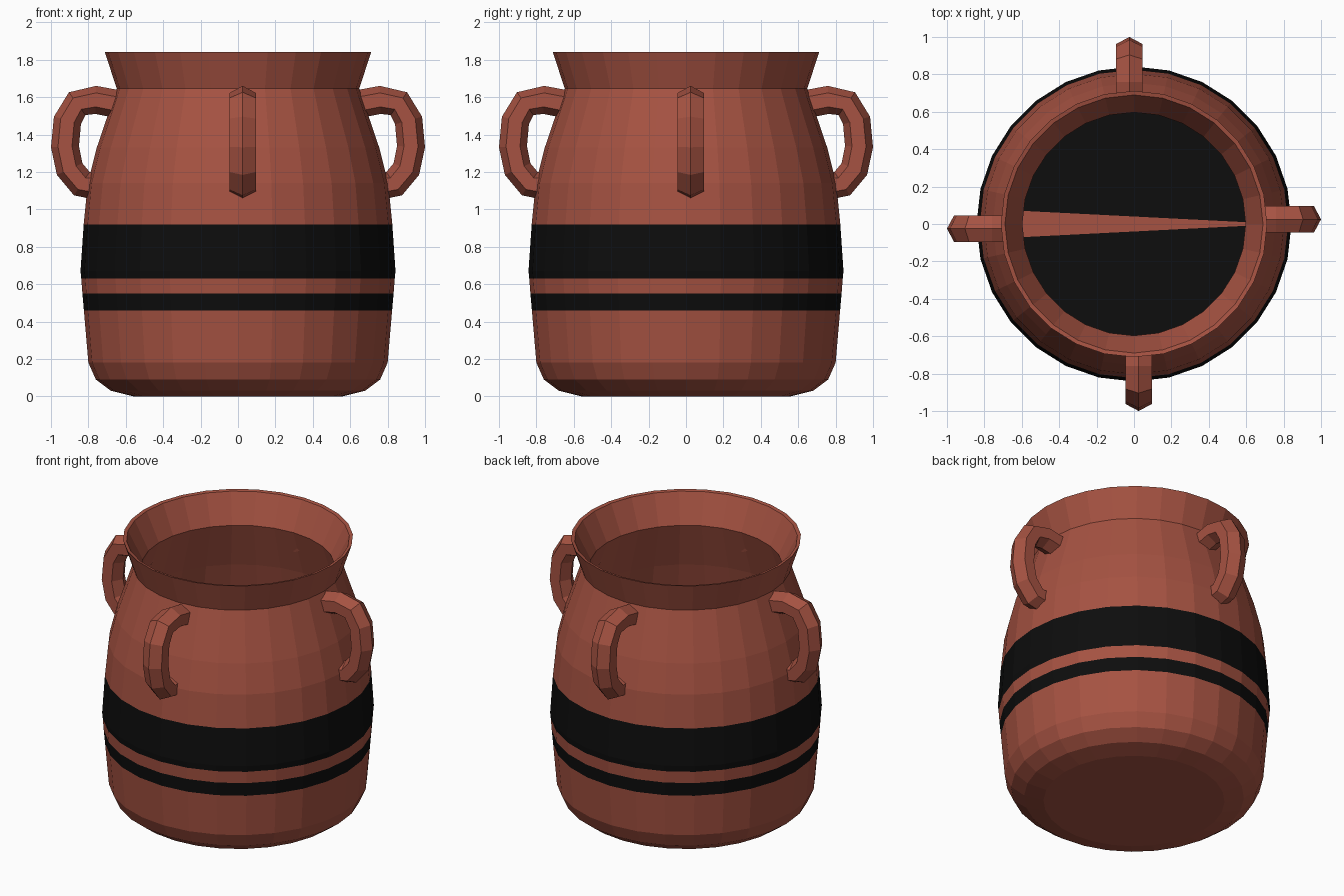
import bpy, bmesh, math
from mathutils import Matrix

if "Cube" in bpy.data.objects:
    bpy.data.objects.remove(bpy.data.objects["Cube"])

def material(name, rgb):
    m = bpy.data.materials.new(name)
    m.diffuse_color = (*rgb, 1)
    m.use_nodes = True
    m.node_tree.nodes["Principled BSDF"].inputs["Base Color"].default_value = m.diffuse_color
    return m

CLAY = material("terracotta", (0.38, 0.085, 0.054))
BLACK = material("black paint", (0.004, 0.004, 0.004))

def finish(name, bm):
    me = bpy.data.meshes.new(name)
    bm.to_mesh(me)
    bm.free()
    me.materials.append(CLAY)
    me.materials.append(BLACK)
    ob = bpy.data.objects.new(name, me)
    bpy.context.collection.objects.link(ob)
    return ob

def bridge(bm, a, b, mat=0):
    n = len(a)
    for i in range(n):
        j = (i + 1) % n
        bm.faces.new((a[i], a[j], b[j], b[i])).material_index = mat

# Pot body: lathed profile, outside from the base up, then down the inside
SIDES = 28
profile = [(0.56, 0), (0.68, 0.03), (0.76, 0.09), (0.80, 0.18),
           (0.824, 0.46), (0.832, 0.55), (0.838, 0.63), (0.842, 0.67),
           (0.825, 0.92), (0.803, 1.14), (0.755, 1.33), (0.648, 1.645),
           (0.712, 1.84), (0.69, 1.835), (0.597, 1.645), (0.70, 1.33),
           (0.748, 1.14), (0.77, 0.90)]
bm = bmesh.new()
rings = []
for r, z in profile:
    rings.append([bm.verts.new((r * math.cos(2 * math.pi * i / SIDES),
                                r * math.sin(2 * math.pi * i / SIDES), z))
                  for i in range(SIDES)])
bm.faces.new(rings[0][::-1])
for k in range(len(rings) - 1):
    # painted bands chosen by height on the outside
    mid = (profile[k][1] + profile[k + 1][1]) / 2
    band = k < 9 and (0.46 < mid < 0.55 or 0.63 < mid < 0.92)
    bridge(bm, rings[k], rings[k + 1], int(band))
finish("pot_body", bm)

# Inner floor: black fan with one clay sliver across the middle
N = 31
bm = bmesh.new()
vs = [bm.verts.new((0.79 * math.cos(2 * math.pi * i / N),
                    0.79 * math.sin(2 * math.pi * i / N), 0.92)) for i in range(N)]
for i in range(1, N - 1):
    bm.faces.new((vs[0], vs[i], vs[i + 1])).material_index = int(i != N // 2)
finish("inner_floor", bm)

# Handles: hexagonal section swept along a loop, repeated on four sides
path = [(0.63, 1.56), (0.76, 1.585), (0.86, 1.565), (0.912, 1.475),
        (0.925, 1.335), (0.90, 1.215), (0.835, 1.137), (0.775, 1.13)]

def handle(name, angle):
    bm = bmesh.new()
    loops = []
    for k, (x, z) in enumerate(path):
        x0, z0 = path[max(k - 1, 0)]
        x1, z1 = path[min(k + 1, len(path) - 1)]
        d = math.hypot(x1 - x0, z1 - z0)
        nx, nz = -(z1 - z0) / d, (x1 - x0) / d      # outward normal of the loop
        ring = []
        for i in range(6):
            a = i * math.pi / 3
            u, v = 0.075 * math.cos(a), 0.081 * math.sin(a)
            ring.append(bm.verts.new((x + nx * u, 0.025 + v, z + nz * u)))
        loops.append(ring)
    for a, b in zip(loops, loops[1:]):
        bridge(bm, a, b)
    bm.faces.new(loops[0])
    bm.faces.new(loops[-1][::-1])
    bmesh.ops.recalc_face_normals(bm, faces=bm.faces[:])
    bm.transform(Matrix.Rotation(angle, 4, 'Z'))
    finish(name, bm)

for i, side in enumerate(("right", "back", "left", "front")):
    handle(side + "_handle", i * math.pi / 2)
